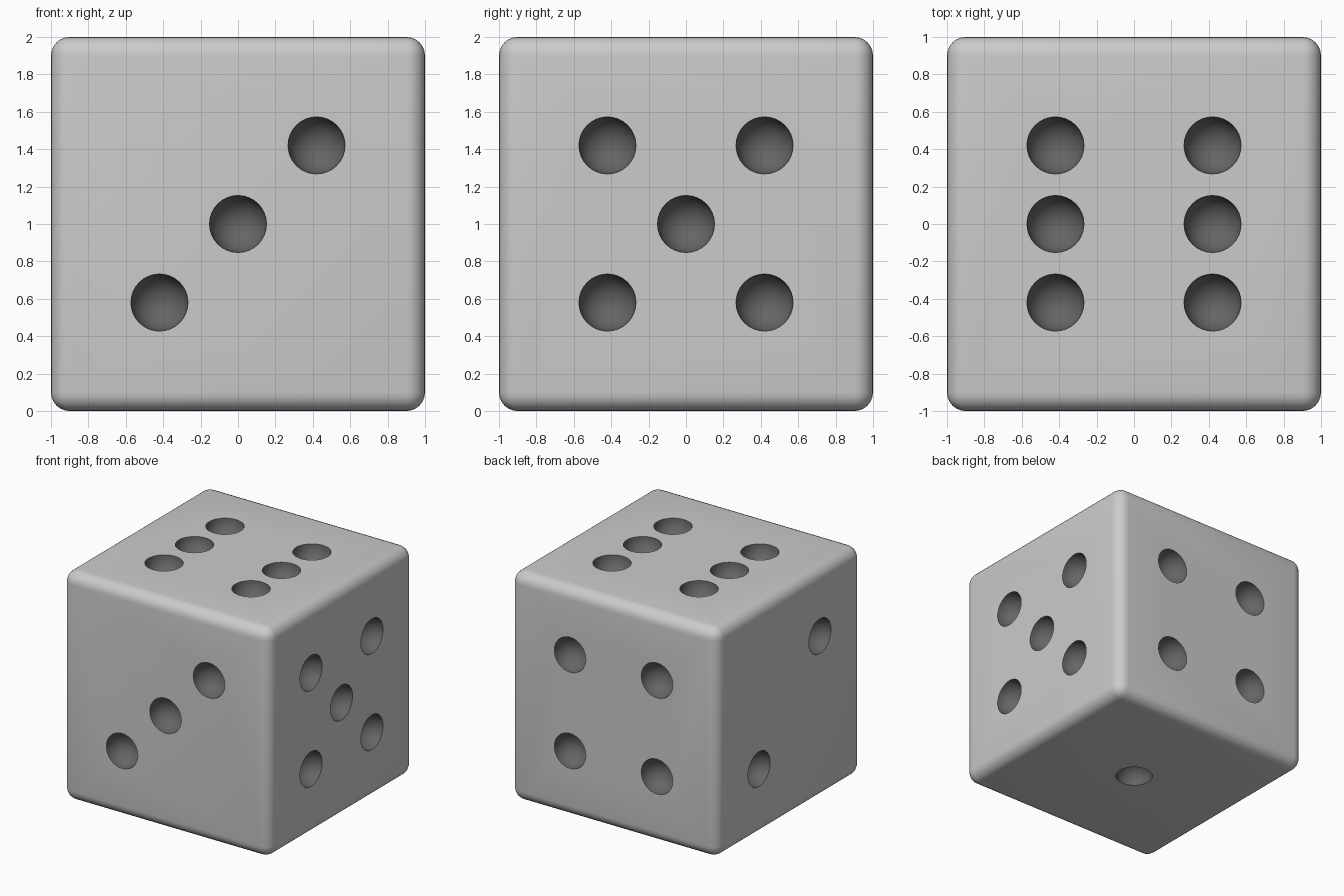
import bpy
from mathutils import Vector

if "Cube" in bpy.data.objects:
    bpy.data.objects.remove(bpy.data.objects["Cube"])

S = 0.42        # pip spacing
R = 0.153       # pip radius
C = Vector((0, 0, 1))

dark = bpy.data.materials.new("pip_dark")
dark.diffuse_color = (0.13, 0.13, 0.13, 1)
dark.use_nodes = True
dark.node_tree.nodes["Principled BSDF"].inputs["Base Color"].default_value = dark.diffuse_color
body_mat = bpy.data.materials.new("body_grey")
body_mat.diffuse_color = (0.8, 0.8, 0.8, 1)
body_mat.use_nodes = True
body_mat.node_tree.nodes["Principled BSDF"].inputs["Base Color"].default_value = body_mat.diffuse_color

# Die body: rounded cube
bpy.ops.mesh.primitive_cube_add(size=2, location=C)
die = bpy.context.object
die.name = "die_body"
die.data.materials.append(body_mat)
bevel = die.modifiers.new("rounded_edges", 'BEVEL')
bevel.width = 0.1
bevel.segments = 6

# Pip layouts: (outward normal, right axis, up axis, pips in units of S)
X, Y, Z = Vector((1, 0, 0)), Vector((0, 1, 0)), Vector((0, 0, 1))
corners = [(-1, -1), (-1, 1), (1, -1), (1, 1)]
faces = [
    (-Y, X, Z, [(-1, -1), (0, 0), (1, 1)]),
    (X, Y, Z, corners + [(0, 0)]),
    (Z, X, Y, corners + [(-1, 0), (1, 0)]),
    (Y, -X, Z, corners),
    (-X, -Y, Z, [(-1, -1), (1, 1)]),
    (-Z, X, -Y, [(0, 0)]),
]

# Pip cutters: spheres sunk to their middle in each face
cutters = bpy.data.collections.new("pip_cutters")
bpy.context.scene.collection.children.link(cutters)
for n, u, v, pips in faces:
    for a, b in pips:
        bpy.ops.mesh.primitive_uv_sphere_add(
            segments=32, ring_count=16, radius=R,
            location=C + n * 1.003 + (u * a + v * b) * S,
            rotation=n.to_track_quat('Z', 'Y').to_euler())
        pip = bpy.context.object
        pip.name = "pip_cutter"
        pip.data.materials.append(dark)
        pip.hide_render = True
        for c in pip.users_collection:
            c.objects.unlink(pip)
        cutters.objects.link(pip)

# Carve the pips and keep their dark material
cut = die.modifiers.new("pips", 'BOOLEAN')
cut.operand_type = 'COLLECTION'
cut.collection = cutters
cut.solver = 'EXACT'
cut.material_mode = 'TRANSFER'
bpy.context.view_layer.update()
baked = bpy.data.meshes.new_from_object(
    die.evaluated_get(bpy.context.evaluated_depsgraph_get()))
die.modifiers.clear()
die.data = baked
for pip in list(cutters.objects):
    bpy.data.objects.remove(pip)

# Smooth shading with crisp pip rims
bpy.ops.object.select_all(action='DESELECT')
die.select_set(True)
bpy.context.view_layer.objects.active = die
bpy.ops.object.shade_smooth_by_angle(angle=0.6)
